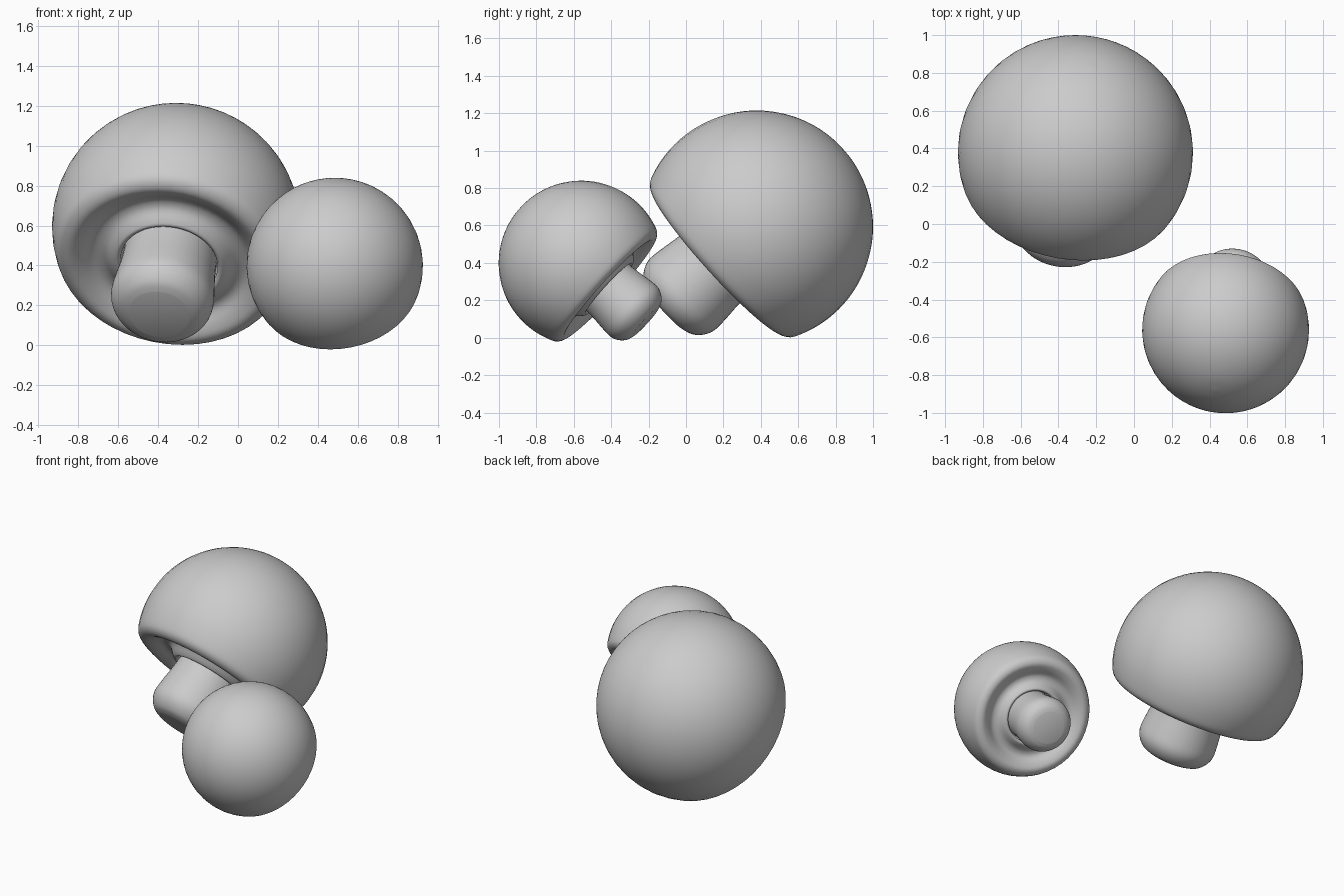
import bpy, bmesh, math
from mathutils import Vector, Matrix

if "Cube" in bpy.data.objects:
    bpy.data.objects.remove(bpy.data.objects["Cube"])

SEGMENTS = 48


def smooth_profile(pts, steps=4):
    """Catmull-Rom curve through (radius, height) points."""
    p = [Vector(q) for q in pts]
    p = [p[0]] + p + [p[-1]]
    out = []
    for i in range(1, len(p) - 2):
        a, b, c, d = p[i - 1:i + 3]
        for k in range(steps):
            t = k / steps
            out.append(0.5 * (2 * b + (c - a) * t + (2 * a - 5 * b + 4 * c - d) * t * t
                              + (3 * b - a - 3 * c + d) * t ** 3))
    out.append(p[-1])
    return out


def lathe(name, profile, matrix):
    bm = bmesh.new()
    verts = [bm.verts.new((max(r, 0), 0, h)) for r, h in profile]
    edges = [bm.edges.new(e) for e in zip(verts, verts[1:])]
    bmesh.ops.spin(bm, geom=verts + edges, cent=(0, 0, 0), axis=(0, 0, 1),
                   angle=math.tau, steps=SEGMENTS, use_merge=True)
    bmesh.ops.remove_doubles(bm, verts=bm.verts, dist=1e-4)
    bmesh.ops.recalc_face_normals(bm, faces=bm.faces)
    for f in bm.faces:
        f.smooth = True
    mesh = bpy.data.meshes.new(name)
    bm.to_mesh(mesh)
    bm.free()
    obj = bpy.data.objects.new(name, mesh)
    obj.matrix_world = matrix
    bpy.context.collection.objects.link(obj)
    return obj


# Cap: spherical dome, rolled rim, ring groove and a collar around the stem
# (heights are measured from the dome centre)
R = 0.622
dome = [(R * math.cos(math.radians(a)), R * math.sin(math.radians(a)))
        for a in range(90, -21, -10)]
under = [(0.555, -0.265), (0.505, -0.285), (0.45, -0.265), (0.39, -0.225),
         (0.335, -0.23), (0.29, -0.27), (0.265, -0.285), (0.245, -0.27),
         (0.225, -0.22), (0.0, -0.20)]
cap_profile = smooth_profile(dome + under)

# Stem: flat foot, rounded edge, slightly waisted shaft
stem_profile = [Vector((0, -0.66))] + smooth_profile(
    [(0.15, -0.66), (0.2, -0.64), (0.24, -0.595), (0.258, -0.54), (0.254, -0.46),
     (0.243, -0.36), (0.236, -0.25), (0.236, -0.15)]) + [Vector((0, -0.15))]


def mushroom(name, centre, axis, scale):
    turn = Vector(axis).to_track_quat('Z', 'Y').to_matrix().to_4x4()
    m = Matrix.Translation(centre) @ turn @ Matrix.Scale(scale, 4)
    lathe(name + "_cap", cap_profile, m)
    lathe(name + "_stem", stem_profile, m)


mushroom("large_mushroom", (-0.31, 0.378, 0.593), (0.13, 0.735, 0.667), 1.0)
mushroom("small_mushroom", (0.485, -0.56, 0.398), (-0.12, -0.73, 0.67), 0.71)
